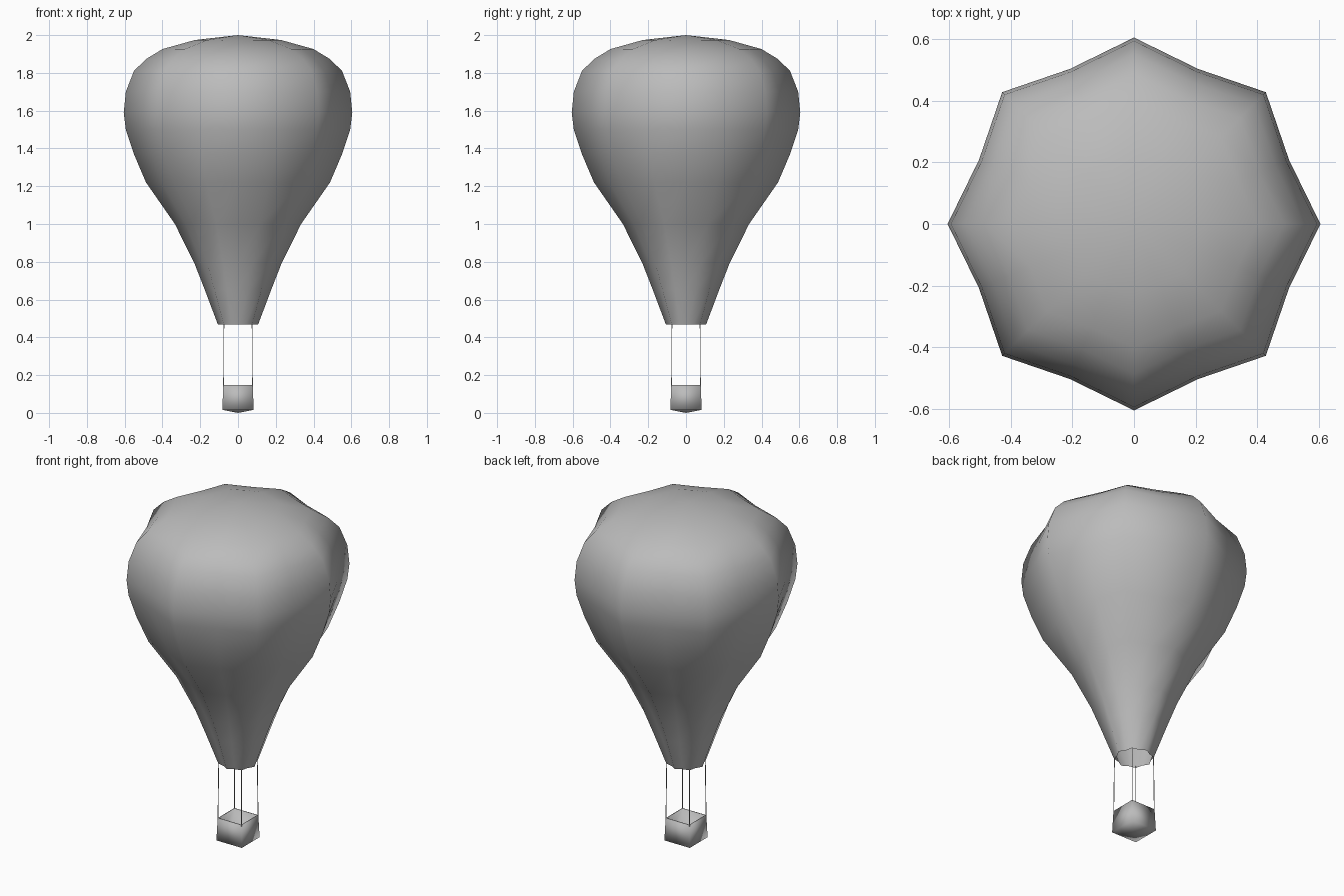
import bpy, bmesh
from math import sin, cos, pi
from mathutils import Vector

cube = bpy.data.objects.get("Cube")
if cube:
    bpy.data.objects.remove(cube)

grey = bpy.data.materials.new("plain grey")
grey.use_nodes = True
colour = (0.5, 0.5, 0.5, 1)
grey.diffuse_color = colour
grey.node_tree.nodes["Principled BSDF"].inputs["Base Color"].default_value = colour


def finish(name, bm, smooth=True):
    bmesh.ops.recalc_face_normals(bm, faces=bm.faces)
    mesh = bpy.data.meshes.new(name)
    bm.to_mesh(mesh)
    bm.free()
    mesh.materials.append(grey)
    for face in mesh.polygons:
        face.use_smooth = smooth
    obj = bpy.data.objects.new(name, mesh)
    bpy.context.collection.objects.link(obj)
    return obj


def bridge(bm, low, high):
    n = len(low)
    for i in range(n):
        j = (i + 1) % n
        bm.faces.new((low[i], low[j], high[j], high[i]))


def fan(bm, ring, tip):
    for i, v in enumerate(ring):
        bm.faces.new((v, ring[(i + 1) % len(ring)], tip))


# Envelope: eight lobes, open at the mouth (radius, height, seam depth)
PROFILE = [(0.107, 0.469, 0.86), (0.177, 0.655, 0.87), (0.23, 0.79, 0.89),
           (0.334, 1.0, 0.9), (0.487, 1.22, 0.9), (0.551, 1.37, 0.9),
           (0.594, 1.5, 0.9), (0.605, 1.59, 0.9), (0.594, 1.7, 0.9),
           (0.551, 1.81, 0.9), (0.487, 1.873, 0.9), (0.4, 1.926, 0.91),
           (0.228, 1.974, 0.94)]
LOBES = 8
bm = bmesh.new()
rings = []
for radius, z, seam in PROFILE:
    ring = []
    for i in range(LOBES * 2):
        r = radius * (seam if i % 2 else 1)
        a = pi * i / LOBES
        ring.append(bm.verts.new((r * cos(a), r * sin(a), z)))
    rings.append(ring)
for low, high in zip(rings, rings[1:]):
    bridge(bm, low, high)
fan(bm, rings[-1], bm.verts.new((0, 0, 2)))
finish("envelope", bm)

# Basket: open box with a thin wall and a slightly sagging floor
CORNERS = [(-1, -1), (1, -1), (1, 1), (-1, 1)]
bm = bmesh.new()
rings = [[bm.verts.new((x * half, y * half, z)) for x, y in CORNERS]
         for half, z in [(0.083, 0.016), (0.078, 0.147), (0.073, 0.147), (0.077, 0.024)]]
for low, high in zip(rings, rings[1:]):
    bridge(bm, low, high)
fan(bm, rings[0], bm.verts.new((0, 0, 0)))
fan(bm, rings[-1], bm.verts.new((0, 0, 0.01)))
finish("basket", bm)

# Ropes: one from each basket corner up to the mouth
ROPE = 0.0015
for (x, y), name in zip(CORNERS, ["front_right", "front_left", "back_left", "back_right"]):
    bm = bmesh.new()
    ends = []
    for half, z in [(0.077, 0.14), (0.074, 0.48)]:
        centre = Vector((x * half, y * half, z))
        ends.append([bm.verts.new(centre + ROPE * Vector((a, b, 0))) for a, b in CORNERS])
    bridge(bm, *ends)
    for end in ends:
        bm.faces.new(end)
    finish("rope_" + name, bm, smooth=False)
